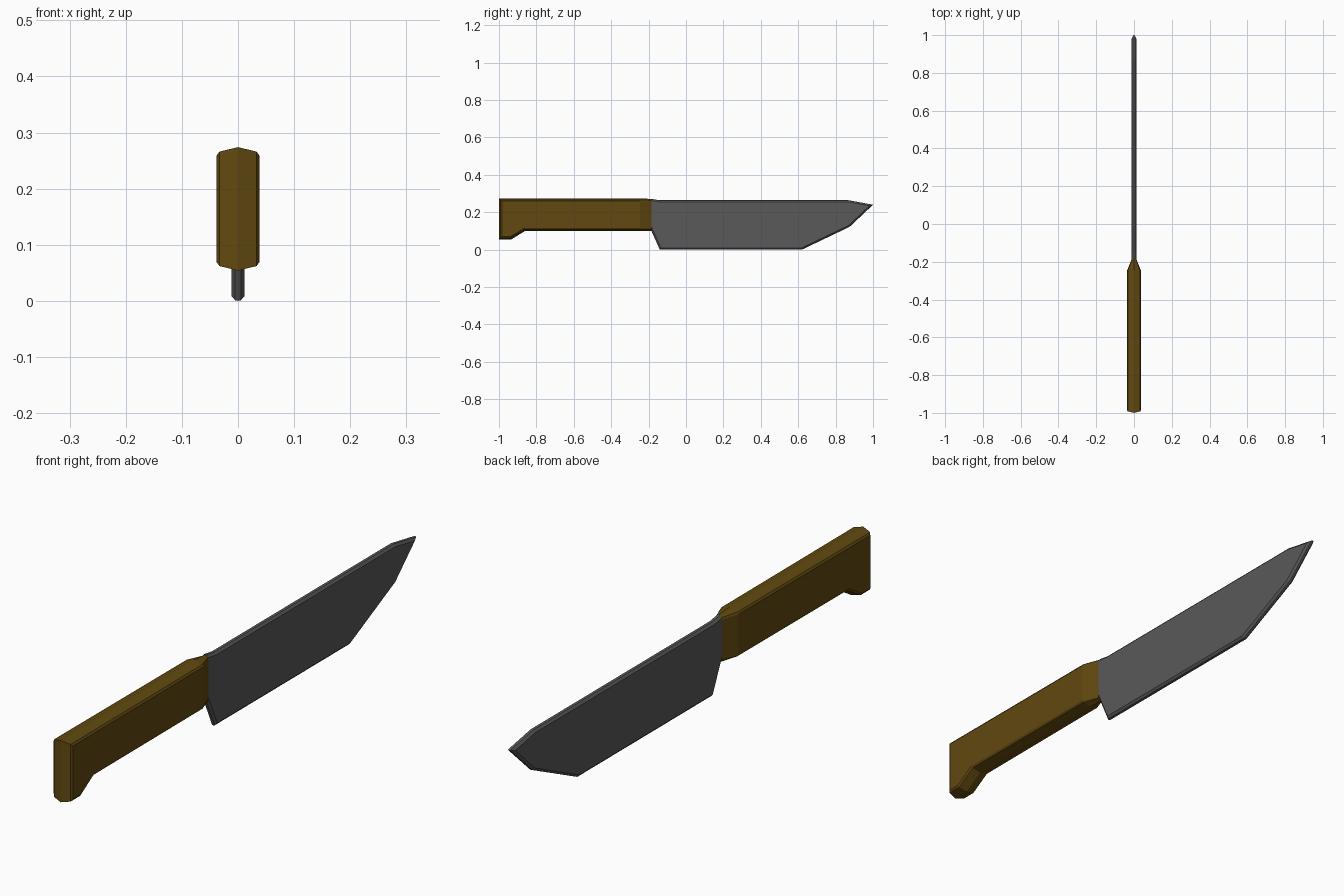
import bpy, bmesh
from mathutils import Vector

if "Cube" in bpy.data.objects:
    bpy.data.objects.remove(bpy.data.objects["Cube"])


def material(name, rgb):
    m = bpy.data.materials.new(name)
    m.diffuse_color = (*rgb, 1)
    m.use_nodes = True
    m.node_tree.nodes["Principled BSDF"].inputs["Base Color"].default_value = m.diffuse_color
    return m


def inset(profile, d, joint_y):
    """Move every edge of a counter-clockwise profile inward by d, except the joint edge."""
    pts = [Vector(p) for p in profile]
    n = len(pts)
    lines = []
    for i in range(n):
        a, b = pts[i], pts[(i + 1) % n]
        e = (b - a).normalized()
        on_joint = abs(a.x - joint_y) < 1e-5 and abs(b.x - joint_y) < 1e-5
        nrm = Vector((-e.y, e.x))
        lines.append((nrm, nrm.dot(a) + (0 if on_joint else d)))
    out = []
    for i in range(n):
        (n1, c1), (n2, c2) = lines[i - 1], lines[i]
        det = n1.x * n2.y - n1.y * n2.x
        if abs(det) < 1e-4:
            out.append(pts[i] + n2 * d)
        else:
            out.append(Vector(((c1 * n2.y - c2 * n1.y) / det,
                               (n1.x * c2 - n2.x * c1) / det)))
    return out


def slab(name, profile, layers, joint_y, mat, taper=lambda y: 1, split=None):
    """Stack inset copies of a (y, z) profile across x, with closed sides."""
    bm = bmesh.new()
    full = [(-x, d) for x, d in reversed(layers)] + layers[1:]
    rings = []
    for x, d in full:
        rings.append([bm.verts.new((x * taper(y), y, z))
                      for y, z in inset(profile, d, joint_y)])
    n = len(profile)
    for a, b in zip(rings, rings[1:]):
        for i in range(n):
            j = (i + 1) % n
            bm.faces.new((a[i], a[j], b[j], b[i]))
    for r in (rings[0], rings[-1]):
        f = bm.faces.new(r)
        if split:
            bmesh.utils.face_split(f, r[split[0]], r[split[1]])
    bmesh.ops.recalc_face_normals(bm, faces=bm.faces[:])
    me = bpy.data.meshes.new(name)
    bm.to_mesh(me)
    bm.free()
    me.materials.append(mat)
    ob = bpy.data.objects.new(name, me)
    bpy.context.collection.objects.link(ob)
    return ob


steel = material("dark steel", (0.1, 0.1, 0.1))
wood = material("brown wood", (0.12, 0.065, 0.005))
JOINT = -0.185

# Blade with softened edges
slab("blade",
     [(JOINT, 0.10), (-0.14, 0.0), (0.62, 0.0), (0.875, 0.122), (1.0, 0.24),
      (0.87, 0.264), (-0.14, 0.264), (JOINT, 0.271)],
     [(0, 0), (0.005, 0.001), (0.012, 0.009)], JOINT, steel)

# Handle with ridged edges, hooked butt and a taper toward the blade
slab("handle",
     [(-1.0, 0.054), (-0.935, 0.054), (-0.86, 0.10), (-0.245, 0.10), (JOINT, 0.10),
      (JOINT, 0.271), (-0.245, 0.274), (-1.0, 0.274)],
     [(0, 0), (0.033, 0.008), (0.038, 0.015)], JOINT, wood,
     taper=lambda y: 1 - 0.68 * max(0, min(1, (y + 0.25) / 0.065)), split=(3, 6))
